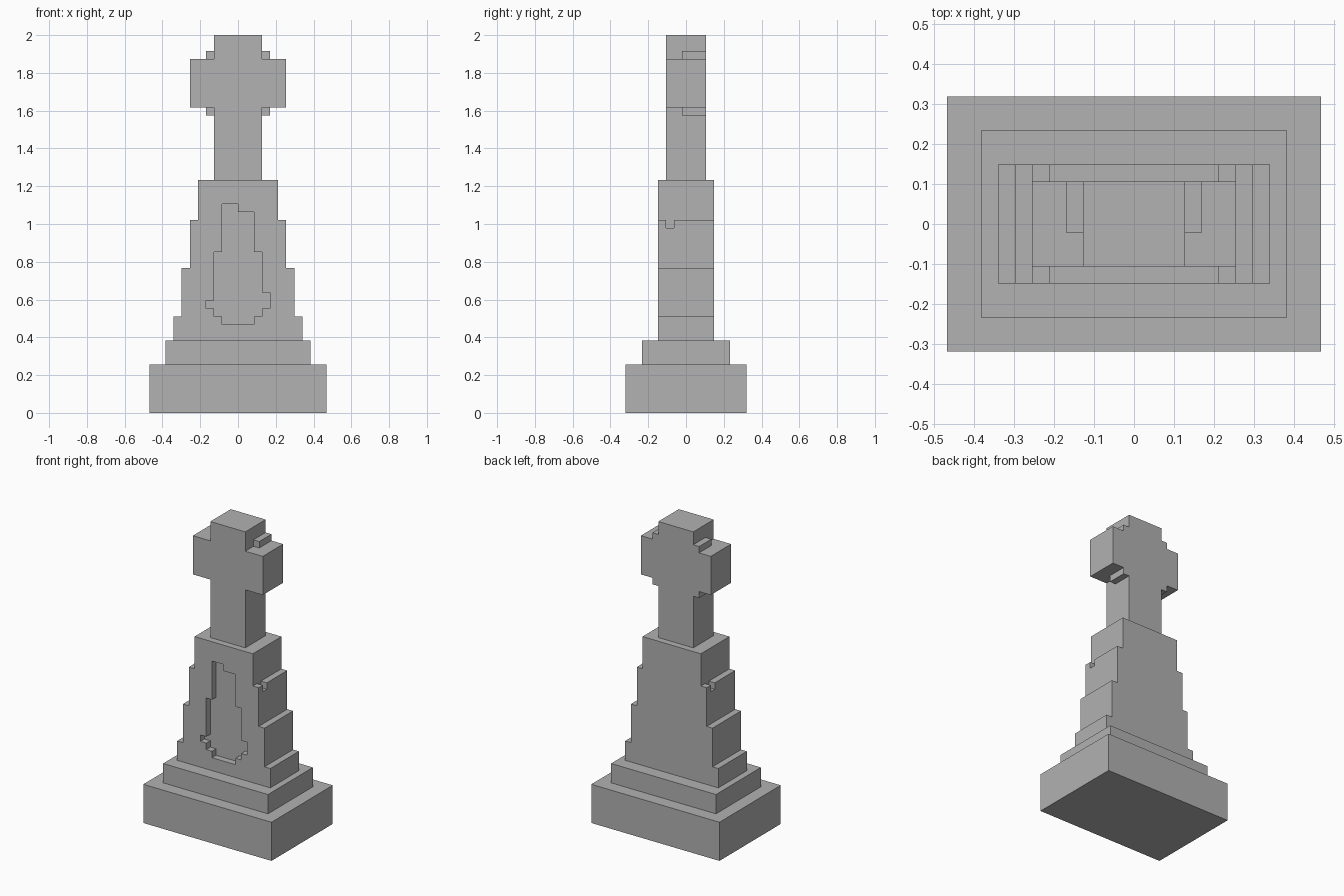
import bpy
import bmesh

U = 2 / 47  # one block of the stepped grid

if "Cube" in bpy.data.objects:
    bpy.data.objects.remove(bpy.data.objects["Cube"], do_unlink=True)

stone = bpy.data.materials.new("grey stone")
stone.use_nodes = True
grey = (0.445, 0.445, 0.445, 1)
stone.diffuse_color = grey
stone.node_tree.nodes["Principled BSDF"].inputs["Base Color"].default_value = grey


def prism(name, outline, y0, y1):
    """Extrude an x-z outline, given in blocks, from y0 to y1."""
    bm = bmesh.new()
    face = bm.faces.new([bm.verts.new((x * U, y0 * U, z * U)) for x, z in outline])
    moved = bmesh.ops.extrude_face_region(bm, geom=[face])["geom"]
    bmesh.ops.translate(bm, vec=(0, (y1 - y0) * U, 0),
                        verts=[v for v in moved if isinstance(v, bmesh.types.BMVert)])
    bmesh.ops.recalc_face_normals(bm, faces=bm.faces)
    mesh = bpy.data.meshes.new(name)
    bm.to_mesh(mesh)
    bm.free()
    mesh.materials.append(stone)
    obj = bpy.data.objects.new(name, mesh)
    bpy.context.collection.objects.link(obj)
    return obj


def box(name, x0, x1, y0, y1, z0, z1):
    return prism(name, [(x0, z0), (x1, z0), (x1, z1), (x0, z1)], y0, y1)


def stepped(name, tiers, y0, y1):
    """Symmetric stack of (half width, bottom, top) tiers as one solid."""
    right = [p for w, lo, hi in tiers for p in ((w, lo), (w, hi))]
    return prism(name, right + [(-x, z) for x, z in reversed(right)], y0, y1)


def carve(target, cutter):
    mod = target.modifiers.new("carve", "BOOLEAN")
    mod.operation = "DIFFERENCE"
    mod.solver = "EXACT"
    mod.object = cutter
    cutter.hide_render = True
    bpy.context.view_layer.objects.active = target
    bpy.ops.object.modifier_apply(modifier=mod.name)
    bpy.data.objects.remove(cutter, do_unlink=True)


# Plinth
box("plinth", -11, 11, -7.5, 7.5, 0, 6)
box("plinth_step", -9, 9, -5.5, 5.5, 6, 9)

# Tapering body with a carved front niche
body = stepped("body", [(8, 9, 12), (7, 12, 18), (6, 18, 24), (5, 24, 29)], -3.5, 3.5)
niche = [(-2, 11), (2, 11), (2, 12), (3, 12), (3, 13), (4, 13), (4, 15), (3, 15),
         (3, 20), (2, 20), (2, 25), (0, 25), (0, 26), (-2, 26), (-2, 20), (-3, 20),
         (-3, 14), (-4, 14), (-4, 13), (-3, 13), (-3, 12), (-2, 12)]
carve(body, prism("niche_cutter", niche, -4.5, -2.5))

# Small chips in the upper ledges, on opposite corners
carve(body, box("right_chip_cutter", 5.01, 6.5, -2.5, -1.5, 23, 24.5))
carve(body, box("left_chip_cutter", -6.5, -5.01, 1.5, 2.5, 23, 24.5))

# Cross on top
stepped("cross", [(3, 29, 38), (6, 38, 44), (3, 44, 47)], -2.5, 2.5)

# Corner blocks above and below the arms, at the back half
for side, x0 in (("left", 3), ("right", -4)):
    for level, z0 in (("upper", 44), ("lower", 37)):
        box(f"{level}_{side}_bracket", x0, x0 + 1, -0.5, 2.5, z0, z0 + 1)
